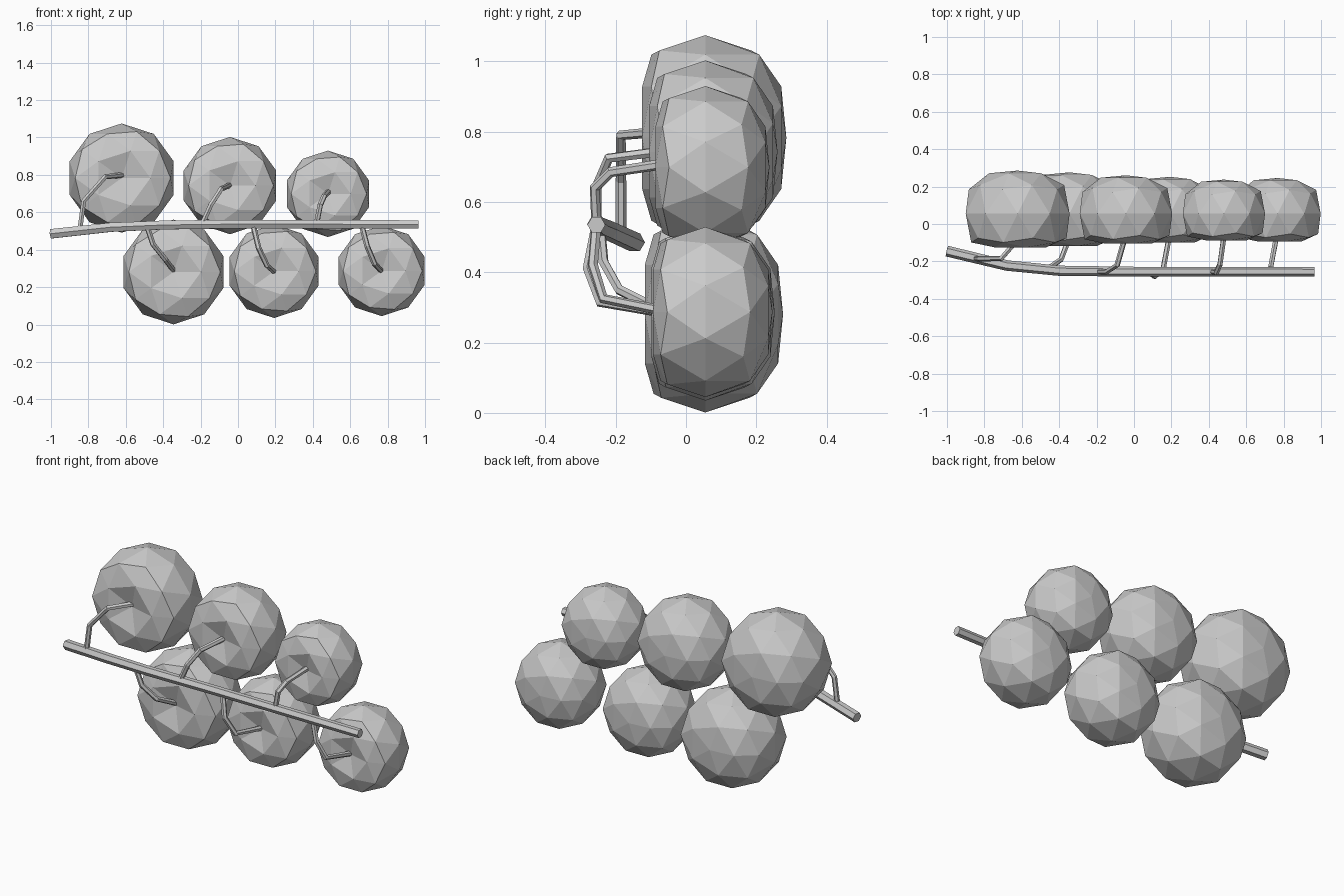
import bpy, bmesh
from math import radians
from mathutils import Matrix

if "Cube" in bpy.data.objects:
    bpy.data.objects.remove(bpy.data.objects["Cube"])


def fruit(name, x, z, r):
    """Flat-shaded icosphere, poles facing front/back, flattened with a front dimple."""
    bm = bmesh.new()
    bmesh.ops.create_icosphere(bm, subdivisions=2, radius=1,
                               matrix=Matrix.Rotation(radians(90), 4, 'X'))
    for v in bm.verts:
        y = v.co.y
        if y > 0.95:
            v.co.y = 0.79          # back pole
        elif y > 0.7:
            v.co.y = 0.74
        elif y < -0.95:
            v.co.y = -0.48         # front dimple
        elif y < -0.7:
            v.co.y = -0.615
    bmesh.ops.scale(bm, verts=bm.verts, vec=(r, r, r))
    bmesh.ops.translate(bm, verts=bm.verts, vec=(x, 0.055, z))
    me = bpy.data.meshes.new(name)
    bm.to_mesh(me)
    bm.free()
    bpy.context.collection.objects.link(bpy.data.objects.new(name, me))


def tube(name, pts, radius, taper=1.0):
    """Six-sided capped tube along a polyline."""
    cu = bpy.data.curves.new(name, 'CURVE')
    cu.dimensions = '3D'
    cu.bevel_depth = radius
    cu.bevel_resolution = 1
    cu.use_fill_caps = True
    sp = cu.splines.new('POLY')
    sp.points.add(len(pts) - 1)
    sp.use_smooth = False
    for i, (p, q) in enumerate(zip(sp.points, pts)):
        p.co = (*q, 1)
        p.radius = 1 + (taper - 1) * i / (len(pts) - 1)
    ob = bpy.data.objects.new(name, cu)
    bpy.context.collection.objects.link(ob)
    bpy.ops.object.select_all(action='DESELECT')
    ob.select_set(True)
    bpy.context.view_layer.objects.active = ob
    bpy.ops.object.convert(target='MESH')


# Fruits: x, z, radius
upper = [(-0.622, 0.783, 0.292), (-0.043, 0.743, 0.26), (0.481, 0.699, 0.231)]
lower = [(-0.345, 0.281, 0.28), (0.193, 0.285, 0.25), (0.768, 0.287, 0.242)]
for row, fruits in (("upper", upper), ("lower", lower)):
    for i, (x, z, r) in enumerate(fruits):
        fruit(f"{row}_fruit_{i + 1}", x, z, r)

# Main vine
tube("main_vine", [(-1.0, -0.145, 0.485), (-0.68, -0.222, 0.52), (-0.40, -0.25, 0.532),
                   (0.0, -0.255, 0.537), (0.965, -0.255, 0.535)], 0.029, 0.88)

# Short stalks from the vine into each dimple
stalks = [
    [(-0.845, -0.185, 0.51), (-0.825, -0.185, 0.66), (-0.71, -0.185, 0.79), (-0.61, -0.07, 0.80)],
    [(-0.19, -0.255, 0.54), (-0.145, -0.255, 0.64), (-0.09, -0.22, 0.725), (-0.045, -0.06, 0.745)],
    [(0.42, -0.255, 0.54), (0.44, -0.26, 0.64), (0.46, -0.215, 0.685), (0.483, -0.05, 0.71)],
    [(-0.49, -0.245, 0.535), (-0.455, -0.235, 0.43), (-0.39, -0.19, 0.35), (-0.345, -0.07, 0.29)],
    [(0.08, -0.255, 0.535), (0.11, -0.28, 0.41), (0.155, -0.245, 0.315), (0.19, -0.06, 0.285)],
    [(0.66, -0.255, 0.535), (0.69, -0.265, 0.42), (0.73, -0.235, 0.325), (0.765, -0.05, 0.288)],
]
for i, pts in enumerate(stalks):
    tube(f"stalk_{i + 1}", pts, 0.015)
